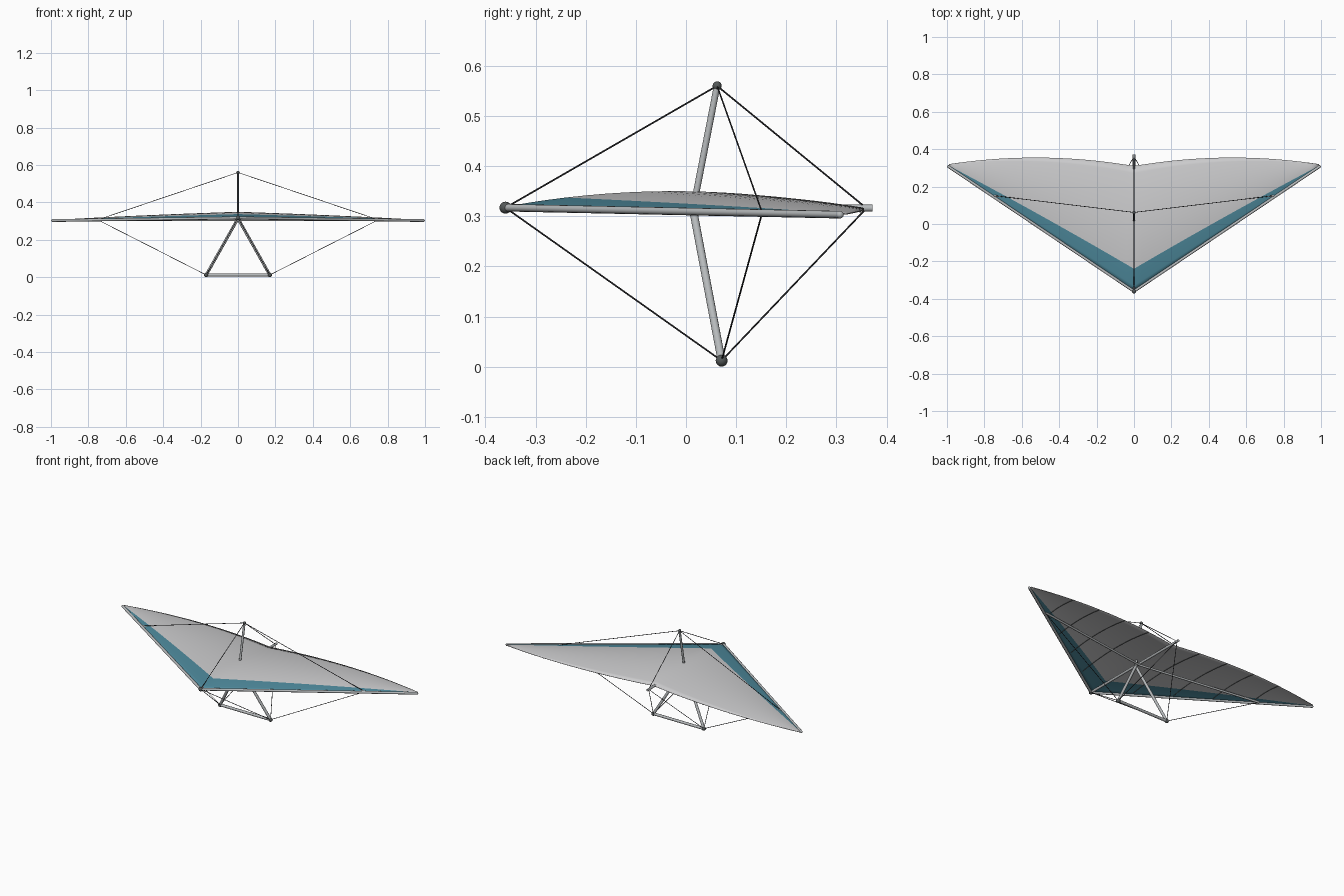
import bpy, bmesh, math
from mathutils import Vector

if "Cube" in bpy.data.objects:
    bpy.data.objects.remove(bpy.data.objects["Cube"])


def material(name, rgb):
    m = bpy.data.materials.new(name)
    m.diffuse_color = (*rgb, 1)
    m.use_nodes = True
    m.node_tree.nodes["Principled BSDF"].inputs["Base Color"].default_value = m.diffuse_color
    return m


SAIL = material("pale_grey_sail", (0.60, 0.60, 0.61))
BLUE = material("teal_blue_band", (0.075, 0.25, 0.33))
TUBE = material("aluminium_grey", (0.47, 0.49, 0.50))
DARK = material("dark_fittings", (0.09, 0.10, 0.10))
WIRE = material("black_wire", (0.035, 0.035, 0.04))


def finish(bm, name, mats):
    me = bpy.data.meshes.new(name)
    bm.to_mesh(me)
    bm.free()
    for m in mats:
        me.materials.append(m)
    ob = bpy.data.objects.new(name, me)
    bpy.context.collection.objects.link(ob)
    bpy.context.view_layer.objects.active = ob
    bpy.ops.object.select_all(action='DESELECT')
    ob.select_set(True)
    bpy.ops.object.shade_smooth_by_angle(angle=math.radians(40))
    return ob


def rod(name, a, b, r, mat, sides=12):
    a, b = Vector(a), Vector(b)
    bm = bmesh.new()
    bmesh.ops.create_cone(bm, cap_ends=True, segments=sides, radius1=r, radius2=r,
                          depth=(b - a).length)
    bm.transform(Vector((0, 0, 1)).rotation_difference(b - a).to_matrix().to_4x4())
    bmesh.ops.translate(bm, verts=bm.verts, vec=(a + b) / 2)
    return finish(bm, name, [mat])


def ball(name, p, r, mat):
    bm = bmesh.new()
    bmesh.ops.create_uvsphere(bm, u_segments=14, v_segments=10, radius=r)
    bmesh.ops.translate(bm, verts=bm.verts, vec=p)
    return finish(bm, name, [mat])


def sail_point(x, t):
    """Point on the sail: x is signed span, t runs from leading to trailing edge."""
    s = abs(x)
    front = -0.36 + 0.677 * s
    back = max(front, 0.31 + 0.1715 * s - 0.163 * s * s)
    z = 0.319 - 0.014 * s + 0.004 * t * math.sin(math.pi * s)
    z += 0.031 * (1 - s) ** 0.9 * 4 * t * (1 - t)
    return Vector((x, front + (back - front) * t, z))


# Sail: cambered sheet with a coloured leading band
BAND = 0.18
ts = [BAND * i / 4 for i in range(5)] + [BAND + (1 - BAND) * i / 14 for i in range(1, 15)]
xs = [0.99 * i / 24 for i in range(-24, 25)]
bm = bmesh.new()
grid = [[bm.verts.new(sail_point(x, t)) for t in ts] for x in xs]
for i in range(len(xs) - 1):
    for j in range(len(ts) - 1):
        f = bm.faces.new((grid[i][j], grid[i + 1][j], grid[i + 1][j + 1], grid[i][j + 1]))
        f.material_index = 1 if ts[j + 1] <= BAND + 1e-6 else 0
sail = finish(bm, "sail", [SAIL, BLUE])
solid = sail.modifiers.new("cloth_thickness", 'SOLIDIFY')
solid.thickness = 0.002
solid.offset = -1

# Key points of the frame
nose = (0, -0.36, 0.317)
tail = (0, 0.36, 0.316)
hub = (0, 0.014, 0.314)
mast_top = (0, 0.062, 0.56)

# Centre frame
rod("keel", nose, (0, 0.372, 0.316), 0.007, TUBE)
rod("kingpost", (0, 0.014, 0.314), mast_top, 0.0065, TUBE)
ball("nose_fitting", nose, 0.012, DARK)
ball("kingpost_cap", mast_top, 0.009, DARK)
ball("hub_fitting", hub, 0.010, DARK)
rod("base_bar", (-0.17, 0.071, 0.012), (0.17, 0.071, 0.012), 0.008, TUBE)
rod("nose_upper_wire", mast_top, nose, 0.0017, WIRE, 6)
rod("tail_upper_wire", mast_top, tail, 0.0017, WIRE, 6)

# Paired parts on each side
for side, label in ((-1, "left"), (1, "right")):
    tip = (side * 0.992, 0.307, 0.303)
    corner = (side * 0.17, 0.071, 0.012)
    joint = (side * 0.75, 0.152, 0.307)
    rod(label + "_leading_edge", nose, tip, 0.0075, TUBE)
    ball(label + "_tip_cap", tip, 0.0075, TUBE)
    rod(label + "_crossbar", (0, 0.048, 0.306), joint, 0.006, TUBE)
    rod(label + "_downtube", hub, corner, 0.008, TUBE)
    ball(label + "_corner_fitting", corner, 0.0118, DARK)
    rod(label + "_upper_wire", mast_top, joint, 0.0017, WIRE, 6)
    rod(label + "_lower_wire", corner, joint, 0.0017, WIRE, 6)
    rod(label + "_lower_nose_wire", corner, nose, 0.0017, WIRE, 6)
    rod(label + "_lower_tail_wire", corner, tail, 0.0017, WIRE, 6)

    # Battens follow the camber just beneath the cloth
    for n, x in enumerate((0.18, 0.36, 0.54, 0.72)):
        cu = bpy.data.curves.new(f"{label}_batten_{n + 1}", 'CURVE')
        cu.dimensions = '3D'
        cu.bevel_depth = 0.0018
        cu.bevel_resolution = 1
        sp = cu.splines.new('POLY')
        sp.points.add(12)
        for k, p in enumerate(sp.points):
            q = sail_point(side * x, 0.04 + 0.96 * k / 12)
            p.co = (q.x, q.y, q.z - 0.003, 1)
        cu.materials.append(DARK)
        bpy.context.collection.objects.link(bpy.data.objects.new(cu.name, cu))
